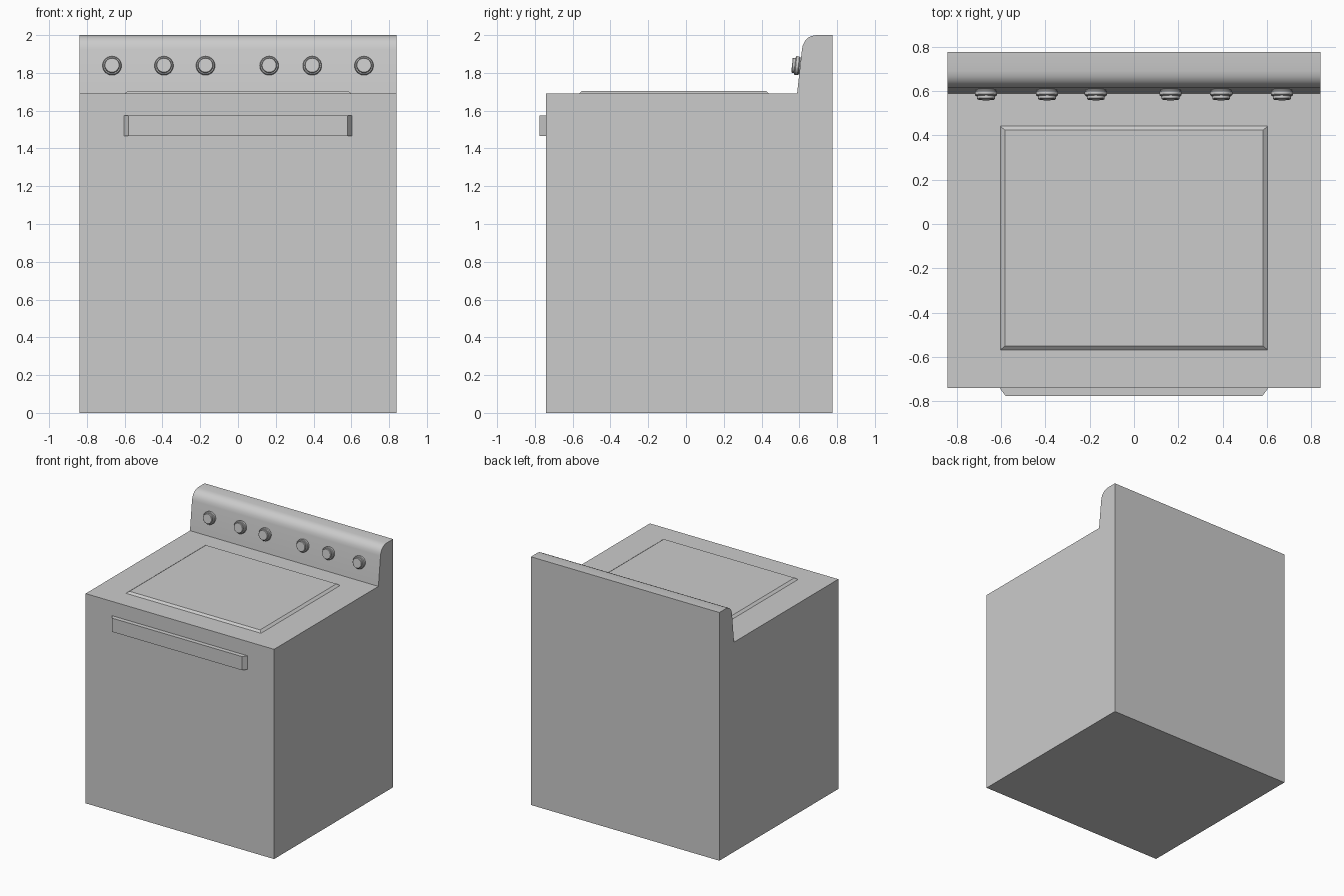
import bpy, bmesh, math

if "Cube" in bpy.data.objects:
    bpy.data.objects.remove(bpy.data.objects["Cube"])


def make_object(name, verts, faces, smooth=None):
    mesh = bpy.data.meshes.new(name)
    mesh.from_pydata(verts, [], faces)
    bm = bmesh.new()
    bm.from_mesh(mesh)
    bmesh.ops.recalc_face_normals(bm, faces=bm.faces)
    bm.to_mesh(mesh)
    bm.free()
    obj = bpy.data.objects.new(name, mesh)
    bpy.context.collection.objects.link(obj)
    if smooth:
        bpy.ops.object.select_all(action='DESELECT')
        obj.select_set(True)
        bpy.context.view_layer.objects.active = obj
        bpy.ops.object.shade_smooth_by_angle(angle=math.radians(smooth))
    return obj


def loft(name, rings, smooth=None):
    """Skin a stack of equal-length rings and cap both ends."""
    n = len(rings[0])
    verts = [v for ring in rings for v in ring]
    faces = [(r * n + i, r * n + (i + 1) % n, (r + 1) * n + (i + 1) % n, (r + 1) * n + i)
             for r in range(len(rings) - 1) for i in range(n)]
    faces += [tuple(range(n)), tuple(range(len(verts) - n, len(verts)))]
    return make_object(name, verts, faces, smooth)


def rect(x, a0, a1):
    return [(-x, a0), (x, a0), (x, a1), (-x, a1)]


# Body with control backsplash: side profile extruded across the width
W = 0.84
profile = [(-0.74, 0), (0.775, 0), (0.775, 2.0), (0.69, 2.0), (0.665, 1.995),
           (0.645, 1.985), (0.629, 1.968), (0.619, 1.948), (0.614, 1.925),
           (0.588, 1.69), (-0.74, 1.69)]
loft("oven_body", [[(x, y, z) for y, z in profile] for x in (-W, W)], 25)

# Raised cooktop panel with sloped edges
loft("cooktop_panel", [
    [(x, y, 1.688) for x, y in rect(0.605, -0.57, 0.443)],
    [(x, y, 1.705) for x, y in rect(0.582, -0.55, 0.423)]])

# Door handle with angled ends
loft("door_handle", [
    [(x, -0.738, z) for x, z in rect(0.606, 1.465, 1.575)],
    [(x, -0.775, z) for x, z in rect(0.579, 1.465, 1.575)]])

# Control knobs: lathed profile (radius, height), tilted with the panel
knob_profile = [(0.046, -0.01), (0.046, 0.007), (0.05, 0.012), (0.05, 0.026),
                (0.046, 0.03), (0.04, 0.031), (0.04, 0.043), (0.037, 0.046)]
SEGS = 32
rings = [[(r * math.cos(2 * math.pi * i / SEGS), r * math.sin(2 * math.pi * i / SEGS), h)
          for i in range(SEGS)] for r, h in knob_profile]
for k, x in enumerate((-0.667, -0.392, -0.172, 0.165, 0.393, 0.667)):
    knob = loft(f"knob_{k + 1}", rings, 30)
    knob.location = (x, 0.607, 1.836)
    knob.rotation_euler = (math.radians(84), 0, 0)
